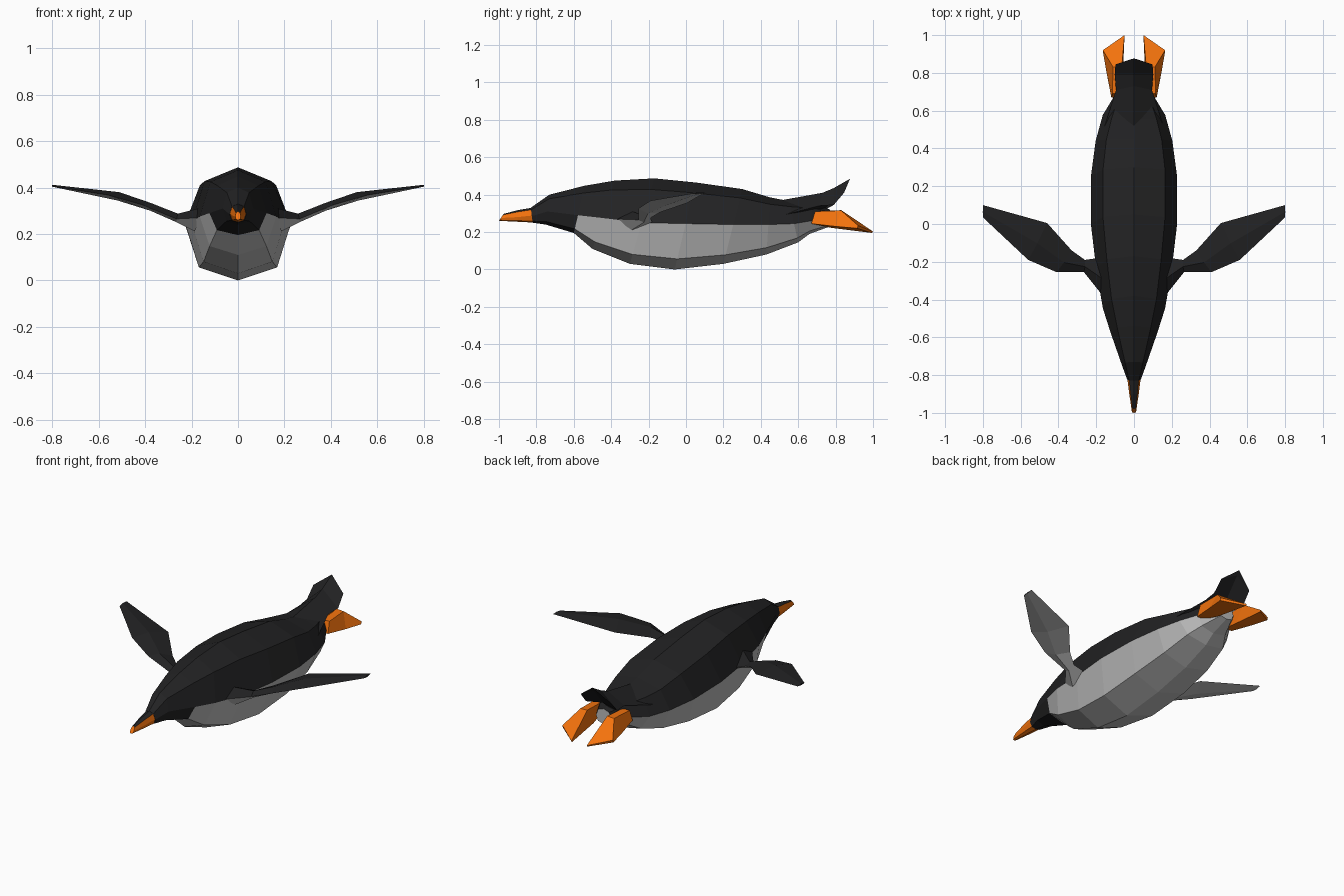
import bpy, bmesh
from mathutils import Vector


def material(name, rgb):
    m = bpy.data.materials.new(name)
    m.diffuse_color = (*rgb, 1)
    return m


BLACK = material("black", (0.016, 0.016, 0.017))
GREY = material("grey", (0.5, 0.5, 0.5))
ORANGE = material("orange", (0.9, 0.17, 0.004))


def loft(name, rings, mats, pick=lambda ring, side: 0, start=0, end=0):
    """Skin a list of closed rings; pick() chooses the material of each face."""
    bm = bmesh.new()
    loops = [[bm.verts.new(p) for p in r] for r in rings]
    n = len(loops[0])
    for i, (a, b) in enumerate(zip(loops, loops[1:])):
        for k in range(n):
            f = bm.faces.new((a[k], a[(k + 1) % n], b[(k + 1) % n], b[k]))
            f.material_index = pick(i, k)
    bm.faces.new(loops[0]).material_index = start
    bm.faces.new(loops[-1]).material_index = end
    bmesh.ops.recalc_face_normals(bm, faces=bm.faces)
    me = bpy.data.meshes.new(name)
    bm.to_mesh(me)
    bm.free()
    for m in mats:
        me.materials.append(m)
    ob = bpy.data.objects.new(name, me)
    bpy.context.collection.objects.link(ob)
    return ob


def octagon(ytop, ybot, w, top, mid, bot):
    """Eight-sided, slightly tilted body section, starting at the top."""
    half = [(0, top), (0.72 * w, mid + 0.75 * (top - mid)), (w, mid),
            (0.74 * w, mid - 0.77 * (mid - bot)), (0, bot)]
    pts = half + [(-x, z) for x, z in half[3:0:-1]]
    return [(x, ybot + (ytop - ybot) * (z - bot) / (top - bot), z) for x, z in pts]


# Body and head: y at top, y at bottom, half width, top z, middle z, bottom z
sections = [
    (-0.83, -0.82, 0.036, 0.33, 0.285, 0.25),
    (-0.73, -0.75, 0.066, 0.40, 0.31, 0.24),
    (-0.54, -0.60, 0.123, 0.448, 0.29, 0.195),
    (-0.38, -0.50, 0.165, 0.475, 0.275, 0.11),
    (-0.17, -0.30, 0.20, 0.487, 0.25, 0.03),
    (0.05, -0.06, 0.228, 0.465, 0.245, 0.0),
    (0.30, 0.20, 0.228, 0.43, 0.24, 0.03),
    (0.45, 0.43, 0.203, 0.385, 0.24, 0.08),
    (0.55, 0.60, 0.165, 0.366, 0.245, 0.145),
    (0.68, 0.66, 0.11, 0.35, 0.26, 0.19),
    (0.77, 0.77, 0.05, 0.32, 0.27, 0.23),
]
UPPER = (0, 1, 6, 7)
loft("body", [octagon(*s) for s in sections], [BLACK, GREY],
     lambda i, k: 0 if i < 2 or k in UPPER else 1, 0, 1)

# Beak with a black top ridge
loft("beak", [octagon(-0.81, -0.80, 0.037, 0.332, 0.29, 0.25),
              octagon(-0.90, -0.90, 0.025, 0.317, 0.28, 0.255),
              octagon(-0.975, -1.0, 0.012, 0.297, 0.275, 0.26)],
     [ORANGE, BLACK], lambda i, k: 1 if k in (0, 7) else 0)

# Upturned tail wedge
tail = [[(-0.155, 0.52, 0.29), (0, 0.52, 0.372), (0.155, 0.52, 0.29), (0, 0.52, 0.25)],
        [(-0.095, 0.71, 0.34), (0, 0.73, 0.41), (0.095, 0.71, 0.34), (0, 0.71, 0.30)],
        [(-0.102, 0.79, 0.345), (0, 0.79, 0.435), (0.102, 0.79, 0.345), (0, 0.78, 0.36)],
        [(-0.098, 0.845, 0.41), (0, 0.877, 0.485), (0.098, 0.845, 0.41), (0, 0.86, 0.46)]]
loft("tail", tail, [BLACK])

# Flippers: leading edge, trailing edge, half thickness
flipper = [((0.165, -0.38, 0.27), (0.19, -0.18, 0.25), 0.05),
           ((0.265, -0.255, 0.265), (0.26, -0.19, 0.275), 0.018),
           ((0.41, -0.255, 0.325), (0.33, -0.14, 0.305), 0.016),
           ((0.56, -0.19, 0.368), (0.46, 0.005, 0.355), 0.018),
           ((0.80, 0.035, 0.406), (0.80, 0.10, 0.41), 0.004)]
# Feet: inner top, outer top, outer bottom, inner bottom
foot = [[(0.07, 0.69, 0.31), (0.115, 0.69, 0.31), (0.12, 0.67, 0.245), (0.075, 0.67, 0.245)],
        [(0.065, 0.83, 0.317), (0.11, 0.83, 0.315), (0.145, 0.80, 0.23), (0.06, 0.78, 0.222)],
        [(0.05, 1.0, 0.203), (0.165, 0.92, 0.235), (0.165, 0.915, 0.22), (0.05, 0.995, 0.195)]]

for side, s in (("right", 1), ("left", -1)):
    rings = []
    for lead, trail, t in flipper:
        a, b = Vector(lead), Vector(trail)
        m = a.lerp(b, 0.45)
        up = Vector((-0.2, 0, 1)) * t
        rings.append([(p.x * s, p.y, p.z) for p in (a, m + up, b, m - up)])
    loft(side + "_flipper", rings, [BLACK, GREY], lambda i, k: 0 if k < 2 else 1)
    loft(side + "_foot", [[(x * s, y, z) for x, y, z in r] for r in foot], [ORANGE])
